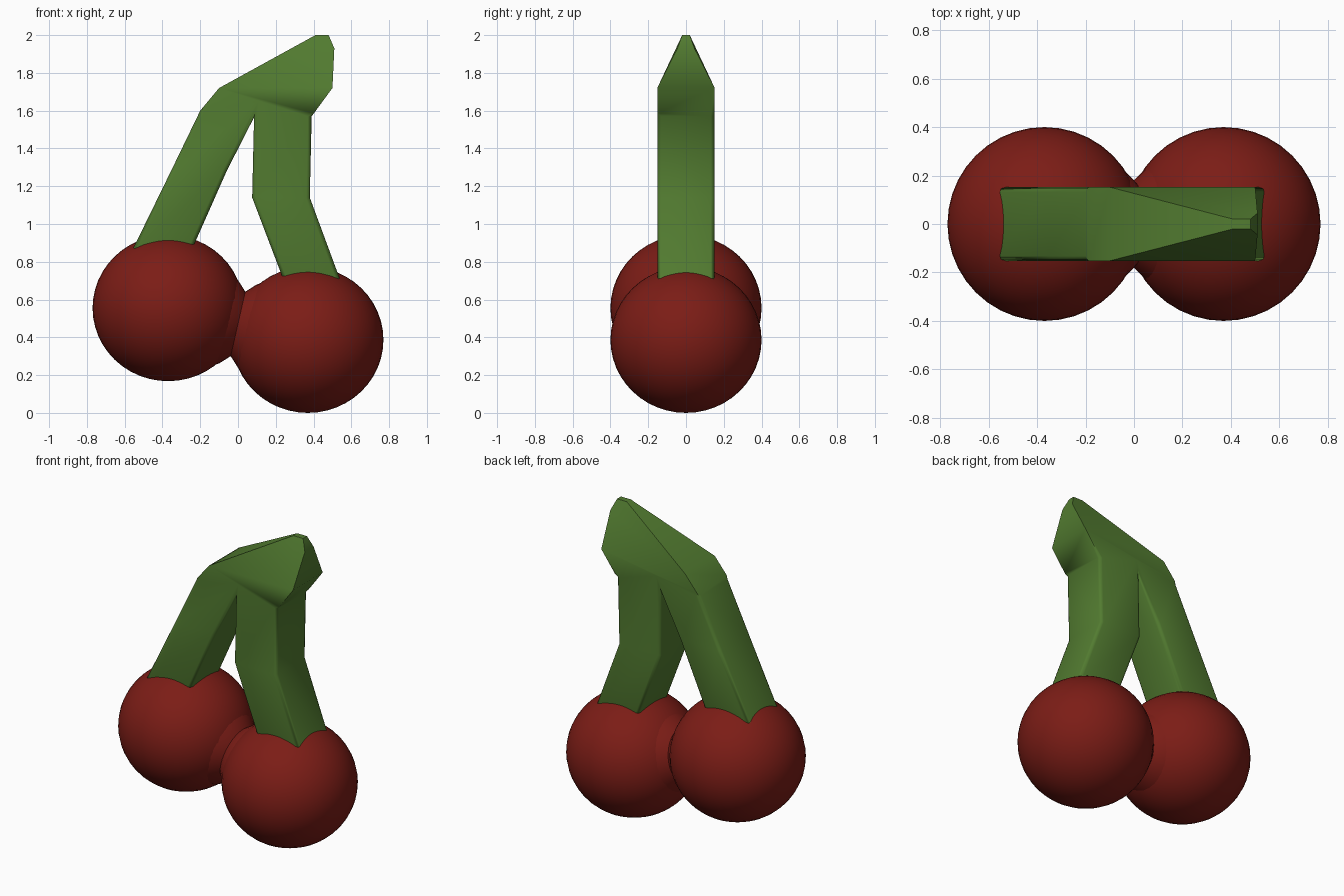
import bpy, bmesh, math
from mathutils import Vector

if "Cube" in bpy.data.objects:
    bpy.data.objects.remove(bpy.data.objects["Cube"])


def material(name, rgb):
    m = bpy.data.materials.new(name)
    m.diffuse_color = (*rgb, 1)
    m.use_nodes = True
    m.node_tree.nodes["Principled BSDF"].inputs["Base Color"].default_value = m.diffuse_color
    return m


red = material("cherry_red", (0.20, 0.012, 0.008))
green = material("stem_green", (0.085, 0.20, 0.03))


def finish(name, bm, mat, angle):
    me = bpy.data.meshes.new(name)
    bmesh.ops.recalc_face_normals(bm, faces=bm.faces)
    bm.to_mesh(me)
    bm.free()
    ob = bpy.data.objects.new(name, me)
    bpy.context.collection.objects.link(ob)
    me.materials.append(mat)
    bpy.ops.object.select_all(action='DESELECT')
    ob.select_set(True)
    bpy.context.view_layer.objects.active = ob
    bpy.ops.object.shade_smooth_by_angle(angle=math.radians(angle))
    return ob


# Two cherries, slightly flattened
centres = {"left_cherry": Vector((-0.37, 0, 0.555)),
           "right_cherry": Vector((0.37, 0, 0.387))}
for name, c in centres.items():
    bm = bmesh.new()
    bmesh.ops.create_uvsphere(bm, u_segments=40, v_segments=24, radius=1)
    bmesh.ops.scale(bm, vec=(0.40, 0.40, 0.387), verts=bm.verts)
    bmesh.ops.translate(bm, vec=c, verts=bm.verts)
    finish(name, bm, red, 60)

# Flared neck where the cherries touch
a, b = centres.values()
mid, axis = (a + b) / 2, (b - a).normalized()
up = axis.cross(Vector((0, -1, 0))).normalized()
bm = bmesh.new()
pts = [bm.verts.new(mid + axis * d + up * r) for d, r in
       ((-0.11, 0.26), (-0.05, 0.225), (0, 0.175), (0.05, 0.225), (0.11, 0.26))]
edges = [bm.edges.new(p) for p in zip(pts, pts[1:])]
bmesh.ops.spin(bm, geom=pts + edges, cent=mid, axis=axis,
               angle=math.tau, steps=32, use_duplicate=False)
bmesh.ops.remove_doubles(bm, verts=bm.verts, dist=0.0005)
finish("cherry_neck", bm, red, 60)

# Forked stem: side outline as x, z, half width
W = 0.152
P = [(-0.57, 0.84, W), (-0.35, 1.29, W), (-0.20, 1.60, W), (-0.10, 1.72, W),
     (0.41, 2.00, 0.02), (0.48, 2.00, 0.02), (0.51, 1.93, 0.045), (0.50, 1.72, W),
     (0.39, 1.57, W), (0.38, 1.14, W), (0.55, 0.68, W), (0.25, 0.68, W),
     (0.075, 1.14, W), (0.085, 1.565, W), (-0.06, 1.28, W), (-0.255, 0.84, W)]
side_faces = [(0, 1, 14, 15), (1, 2, 13, 14), (2, 3, 7, 8, 13),
              (3, 4, 5, 6, 7), (8, 9, 12, 13), (9, 10, 11, 12)]
bm = bmesh.new()
front = [bm.verts.new((x, -w, z)) for x, z, w in P]
back = [bm.verts.new((x, w, z)) for x, z, w in P]
for f in side_faces:
    bm.faces.new([front[i] for i in f])
    bm.faces.new([back[i] for i in reversed(f)])
n = len(P)
for i in range(n):
    j = (i + 1) % n
    bm.faces.new((front[i], front[j], back[j], back[i]))
bmesh.ops.recalc_face_normals(bm, faces=bm.faces)

# Soften the long stem corners
long_edges = [e for e in bm.edges
              if e.verts[0].co.y * e.verts[1].co.y > 0
              and all(v.co.z < 1.71 for v in e.verts)
              and e.calc_face_angle(0) > math.radians(60)]
bmesh.ops.bevel(bm, geom=long_edges, offset=0.02, segments=2, profile=0.5,
                affect='EDGES', clamp_overlap=True)
finish("forked_stem", bm, green, 48)
